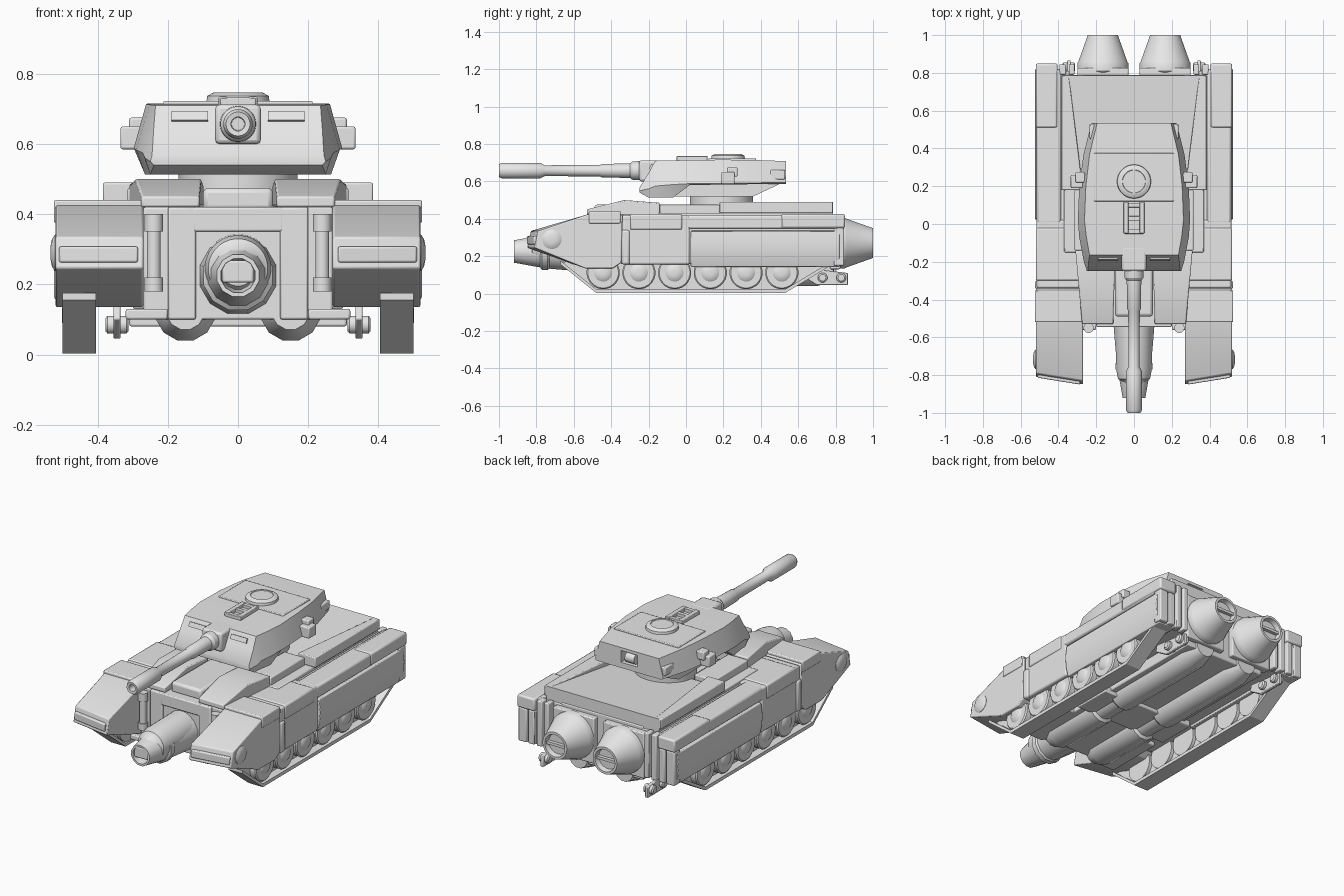
import bpy, bmesh, math
from mathutils import Matrix, Vector

cube = bpy.data.objects.get("Cube")
if cube:
    bpy.data.objects.remove(cube, do_unlink=True)

grey = bpy.data.materials.new("plain_grey")
grey.use_nodes = True
grey.diffuse_color = (0.8, 0.8, 0.8, 1)
grey.node_tree.nodes["Principled BSDF"].inputs["Base Color"].default_value = (0.8, 0.8, 0.8, 1)
parts = []


def finish(name, bm, mirror=False, bevel=0.0):
    """Turn a bmesh in world coordinates into a part, optionally mirrored in x."""
    bmesh.ops.recalc_face_normals(bm, faces=bm.faces)
    mesh = bpy.data.meshes.new(name)
    bm.to_mesh(mesh)
    bm.free()
    mesh.materials.append(grey)
    ob = bpy.data.objects.new(name, mesh)
    bpy.context.collection.objects.link(ob)
    if bevel:
        mod = ob.modifiers.new("bevel", 'BEVEL')
        mod.width, mod.segments, mod.limit_method = bevel, 2, 'ANGLE'
    if mirror:
        ob.modifiers.new("mirror", 'MIRROR').use_mirror_merge = False
    parts.append(ob)
    return ob


def loft(name, rings, mirror=False, bevel=0.0):
    """Skin a list of equal rings of points and cap both ends."""
    bm = bmesh.new()
    vs = [[bm.verts.new(p) for p in r] for r in rings]
    n = len(vs[0])
    for a, b in zip(vs, vs[1:]):
        for i in range(n):
            bm.faces.new((a[i], a[(i + 1) % n], b[(i + 1) % n], b[i]))
    bm.faces.new(vs[0])
    bm.faces.new(vs[-1])
    return finish(name, bm, mirror, bevel)


def prism(name, yz, x0, x1, mirror=False, bevel=0.0):
    return loft(name, [[(x, y, z) for y, z in yz] for x in (x0, x1)], mirror, bevel)


def box(name, x, y, z, mirror=False, bevel=0.006):
    yz = [(y[0], z[0]), (y[1], z[0]), (y[1], z[1]), (y[0], z[1])]
    return prism(name, yz, x[0], x[1], mirror, bevel)


def lathe(name, centre, axis, profile, mirror=False, n=32):
    """Turn a (distance, radius) profile about an axis through centre."""
    turn = Vector((0, 0, 1)).rotation_difference(Vector(axis)).to_matrix().to_4x4()
    place = Matrix.Translation(centre) @ turn
    rings = [[place @ Vector((r * math.cos((i + .5) * math.tau / n), r * math.sin((i + .5) * math.tau / n), d))
              for i in range(n)] for d, r in profile]
    return loft(name, rings, mirror)


X, Y, Z = (1, 0, 0), (0, 1, 0), (0, 0, 1)

# Hull
box("hull_body", (-.27, .27), (-.53, .79), (.10, .42))
box("hull_side", (.26, .39), (-.3, .79), (.16, .41), True)
box("hull_floor_ledge", (.2, .32), (-.56, -.2), (.10, .13), True)
box("front_panel", (.12, .20), (-.545, -.5), (.10, .42), True)
box("front_brow", (-.13, .13), (-.545, -.5), (.35, .42))
box("driver_box", (-.10, .10), (-.49, -.12), (.41, .475), bevel=.015)
glacis = [(-.53, .42), (-.53, .45), (-.33, .50), (-.14, .485), (-.14, .42)]
loft("front_deck_plate", [[(x + dx * (y + .53), y, z) for y, z in glacis]
                          for x, dx in ((.11, -.03), (.275, .09))], True, .006)
box("mid_deck", (.12, .37), (-.15, .2), (.40, .43), True)
box("mid_deck_plate", (.18, .315), (-.14, .18), (.42, .475), True)
prism("rear_deck", [(.19, .41), (.19, .45), (.785, .49), (.785, .41)], -.37, .37)
loft("deck_rail", [[(x, y, .43), (.385, y, .43), (.385, y, .49), (x, y, .49)]
                   for y, x in ((.18, .27), (.785, .345))], True, .005)
for z0, z1, r in ((.18, .40, .02), (.18, .22, .027), (.35, .40, .027)):
    lathe("front_pipe", (.24, -.55, 0), Z, [(z0, r), (z1, r)], True, 16)

# Underside engines and plates
lathe("belly_engine", (.15, 0, .125), Y,
      [(-.53, .055), (-.46, .088), (-.1, .088), (-.09, .07), (.06, .07), (.08, .088), (.7, .088), (.8, .06)], True, 12)
box("belly_plate", (-.31, .31), (-.12, .12), (.08, .12))

# Rear nozzles
box("nozzle_block", (.03, .30), (.77, .825), (.13, .40), True)
lathe("rear_nozzle", (.165, 0, .27), Y,
      [(.79, .12), (.81, .136), (.85, .136), (.86, .13), (1, .08), (1, .066), (.97, .06)], True)
box("nozzle_bar", (.105, .225), (.95, .99), (.262, .278), True, 0)

# Nose weapon
lathe("nose_sheath", (0, 0, .225), Y,
      [(-.84, .04), (-.92, .05), (-.92, .062), (-.78, .088), (-.77, .102), (-.74, .102), (-.73, .095), (-.62, .105),
       (-.5, .115)], n=12)
lathe("nose_barrel", (0, 0, .245), Y, [(-.86, .05), (-.83, .068), (-.82, .085), (-.77, .095), (-.5, .098)])
box("nose_muzzle", (-.045, .045), (-.915, -.8), (.205, .268))

# Track pods
pod = [(-.52, .425), (-.79, .335), (-.81, .245), (-.54, .135), (-.39, .135), (-.345, .165), (-.34, .425)]
loft("front_pod", [[(x, y - (shift if y < -.7 else 0), z) for y, z in pod]
                   for x, shift in ((.27, .04), (.52, 0))], True, .006)
box("front_pod_band", (.265, .525), (-.52, -.35), (.375, .44), True)
loft("front_pod_lamp_strip", [[(x, y, .262), (x, y + .05, .262), (x, y + .05, .308), (x, y, .308)]
                              for x, y in ((.285, -.85), (.51, -.814))], True, .006)
lathe("front_pod_hub", (0, -.717, .29), X, [(.5, .052), (.522, .052), (.53, .04), (.534, .02)], True, 24)
box("pod_hinge", (.45, .525), (-.345, -.30), (.155, .34), True, .012)
box("mid_pod", (.27, .515), (-.34, .02), (.155, .42), True, .01)
box("mid_pod_top", (.275, .52), (-.3, -.02), (.34, .425), True, .01)
box("pod_core", (.33, .47), (-.35, .81), (.16, .40), True)
box("rear_pod_rail", (.385, .515), (.0, .82), (.345, .42), True, .012)
box("rear_pod_rail_end", (.405, .52), (.51, .85), (.35, .425), True, .01)
skirt = [(.39, .145), (.505, .143), (.518, .19), (.525, .26), (.515, .335), (.39, .338)]
loft("side_skirt", [[(x, y, z) for x, z in skirt] for y in (.025, .82)], True, .004)
for x0, x1 in ((.315, .345), (.36, .395), (.41, .45), (.46, .515)):
    box("rear_pod_slat", (x0, x1), (.79, .845), (.15, .42 if x0 < .4 else .35), True)

# Tracks, inner wall and road wheels
path = [(-.67, .155), (-.48, .003), (.53, .003), (.80, .165)]
for (y0, z0), (y1, z1) in zip(path, path[1:]):
    prism("track_run", [(y0, z0), (y1, z1), (y1, z1 + .02), (y0, z0 + .02)], .405, .50, True)
prism("track_wall", [(y, z + .015) for y, z in path], .43, .45, True)
for i in range(6):
    y = -.443 + i * .191
    lathe("road_wheel", (0, y, .112), X, [(.41, .089), (.483, .089), (.49, .082), (.49, .048), (.499, .035), (.502, .015)],
          True, 24)

# Rear towing brackets with rollers
prism("tow_bracket", [(.61, .10), (.70, .045), (.865, .045), (.865, .11), (.62, .14)], .335, .355, True, .004)
for y in (.73, .83):
    lathe("tow_roller", (0, y, .085), X, [(.312, .018), (.318, .026), (.372, .026), (.378, .018)], True, 16)

# Turret: station y, then top, shoulder and bottom (half width, height)
stations = [(-.248, (.245, .567), (.25, .55), (.24, .54)),
            (-.20, (.24, .645), (.265, .56), (.25, .513)),
            (-.165, (.235, .71), (.272, .575), (.25, .513)),
            (-.07, (.252, .712), (.29, .583), (.265, .513)),
            (.02, (.262, .714), (.297, .588), (.28, .58)),
            (.2, (.255, .716), (.29, .59), (.27, .583)),
            (.37, (.235, .714), (.267, .592), (.25, .585)),
            (.535, (.195, .708), (.225, .595), (.21, .587))]
turret = loft("turret_shell", [[(x, y, z) for x, z in s] + [(-x, y, z) for x, z in reversed(s)]
                               for y, *s in stations])
cutter = box("turret_rear_slot_cutter", (-.055, .055), (.47, .6), (.62, .69), bevel=0)
cutter.hide_render = cutter.hide_viewport = True
slot = turret.modifiers.new("slot", 'BOOLEAN')
slot.operation, slot.object = 'DIFFERENCE', cutter
lathe("turret_rear_roller", (0, .505, .65), X, [(-.03, .03), (.03, .03)], n=16)
prism("turret_lower_body", [(-.16, .52), (.36, .52), (.51, .59), (-.16, .59)], -.205, .205)
lathe("turret_ring", (0, .19, 0), Z, [(.43, .17), (.53, .17)])
box("turret_roof_plate", (-.213, .213), (.12, .375), (.70, .722), bevel=.004)
lathe("cupola", (0, .225, 0), Z, [(.71, .092), (.737, .088), (.747, .07), (.747, .062), (.743, .06)])
box("roof_grille_side", (.03, .055), (-.05, .115), (.71, .735), True, .003)
for y in (-.04, .03, .1):
    box("roof_grille_bar", (-.05, .05), (y - .012, y + .012), (.71, .732), bevel=.003)
box("turret_side_box", (.27, .335), (.19, .26), (.585, .65), True)
box("turret_side_bracket", (.26, .31), (.22, .275), (.625, .675), True)
box("turret_rear_box", (.2, .235), (.45, .53), (.61, .66), True)
prism("turret_front_vent", [(-.197, .668), (-.19, .664), (-.177, .69), (-.186, .694)], .085, .19, True)

# Main gun
box("gun_mantlet", (-.065, .065), (-.25, -.12), (.60, .712), bevel=.012)
lathe("main_gun", (0, 0, .657), Y,
      [(-.9, .018), (-.998, .02), (-1, .034), (-.985, .042), (-.78, .042), (-.755, .029), (-.46, .031),
       (-.45, .036), (-.3, .039), (-.285, .05), (-.2, .053), (-.15, .053)])

# Smooth round parts, keep hard edges
bpy.ops.object.select_all(action='DESELECT')
for ob in parts:
    if ob is not cutter:
        ob.select_set(True)
bpy.context.view_layer.objects.active = turret
bpy.ops.object.shade_smooth_by_angle(angle=math.radians(32))
